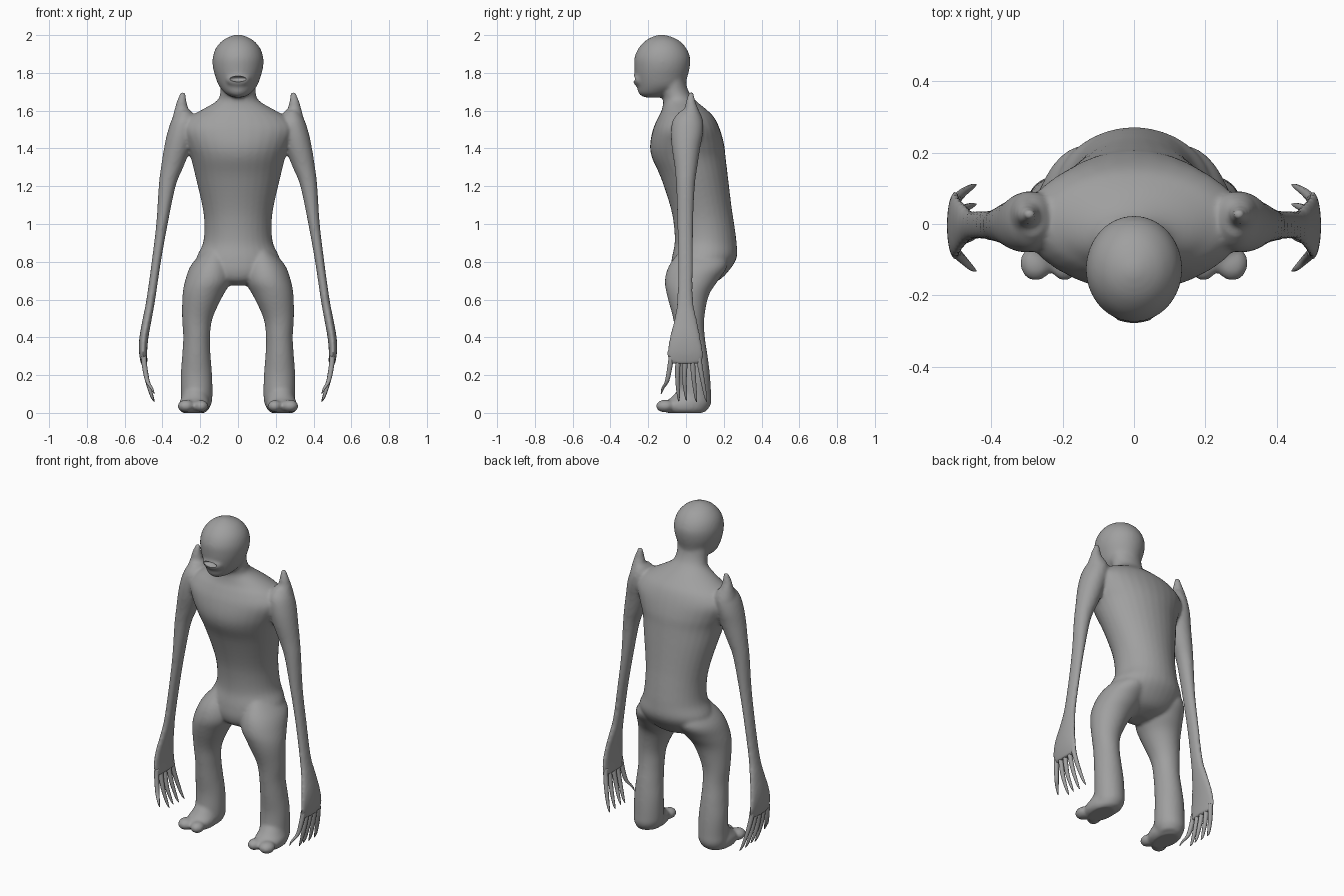
import bpy, bmesh, math
from mathutils import Matrix, Vector

skin = bpy.data.materials.new("grey_skin")
skin.diffuse_color = (0.35, 0.35, 0.35, 1)


def spline(rings, steps=4):
    """Smoothly interpolate ring values (Catmull-Rom)."""
    out = []
    n = len(rings)
    for i in range(n - 1):
        p = [rings[max(0, min(n - 1, i + k))] for k in (-1, 0, 1, 2)]
        for s in range(steps):
            t = s / steps
            out.append([0.5 * (2 * b + (c - a) * t + (2 * a - 5 * b + 4 * c - d) * t * t
                               + (3 * b - a - 3 * c + d) * t ** 3)
                        for a, b, c, d in zip(*p)])
    out.append(list(rings[-1]))
    return out


def loft(bm, rings, side=1, sides=32):
    """Closed tube through level ellipses given as (z, x0, x1, y0, y1)."""
    loops = []
    for z, x0, x1, y0, y1 in spline(rings):
        cx, cy, rx, ry = (x0 + x1) / 2, (y0 + y1) / 2, (x1 - x0) / 2, (y1 - y0) / 2
        loops.append([bm.verts.new((side * (cx + rx * math.cos(a)), cy + ry * math.sin(a), z))
                      for a in (2 * math.pi * k / sides for k in range(sides))])
    for a, b in zip(loops, loops[1:]):
        for k in range(sides):
            j = (k + 1) % sides
            bm.faces.new((a[k], a[j], b[j], b[k]))
    bm.faces.new(loops[0])
    bm.faces.new(loops[-1])


def ball(bm, center, radii):
    m = Matrix.Translation(Vector(center)) @ Matrix.Diagonal((*radii, 1))
    bmesh.ops.create_uvsphere(bm, u_segments=24, v_segments=16, radius=1, matrix=m)


def finish(bm, name):
    bmesh.ops.recalc_face_normals(bm, faces=bm.faces[:])
    mesh = bpy.data.meshes.new(name)
    bm.to_mesh(mesh)
    bm.free()
    mesh.materials.append(skin)
    ob = bpy.data.objects.new(name, mesh)
    bpy.context.collection.objects.link(ob)
    for p in mesh.polygons:
        p.use_smooth = True
    return ob


def centred(rows):
    return [(z, -w, w, y0, y1) for z, w, y0, y1 in rows]


body = bmesh.new()

# torso and neck
loft(body, centred([
    (0.675, 0.06, -0.01, 0.09), (0.70, 0.14, -0.06, 0.17), (0.75, 0.21, -0.08, 0.225),
    (0.82, 0.22, -0.075, 0.268), (0.90, 0.185, -0.06, 0.268), (1.0, 0.178, -0.065, 0.255),
    (1.1, 0.19, -0.085, 0.24), (1.25, 0.225, -0.135, 0.222), (1.35, 0.25, -0.18, 0.21),
    (1.42, 0.28, -0.19, 0.202), (1.5, 0.31, -0.175, 0.18), (1.56, 0.27, -0.15, 0.152),
    (1.60, 0.20, -0.13, 0.115), (1.65, 0.115, -0.12, 0.055), (1.69, 0.095, -0.13, 0.02),
    (1.75, 0.095, -0.14, 0.0), (1.82, 0.10, -0.14, 0.0)]))

# head with jaw and lips
loft(body, centred([
    (1.67, 0.025, -0.22, -0.12), (1.69, 0.065, -0.25, -0.07), (1.73, 0.10, -0.26, -0.01),
    (1.78, 0.12, -0.27, 0.008), (1.83, 0.133, -0.274, 0.02), (1.88, 0.134, -0.273, 0.022),
    (1.93, 0.118, -0.252, 0.002), (1.97, 0.084, -0.215, -0.035),
    (1.992, 0.045, -0.175, -0.08), (2.002, 0.01, -0.14, -0.12)]))
ball(body, (0, -0.245, 1.765), (0.065, 0.036, 0.04))

for s in (-1, 1):
    # leg
    loft(body, [
        (0.86, 0.06, 0.18, -0.03, 0.2), (0.78, 0.03, 0.25, -0.09, 0.22),
        (0.70, 0.035, 0.28, -0.112, 0.17), (0.62, 0.08, 0.294, -0.1, 0.12),
        (0.50, 0.135, 0.296, -0.068, 0.097), (0.40, 0.148, 0.29, -0.055, 0.1),
        (0.30, 0.145, 0.296, -0.045, 0.115), (0.20, 0.137, 0.303, -0.035, 0.127),
        (0.10, 0.135, 0.302, -0.04, 0.133), (0.05, 0.14, 0.302, -0.04, 0.133),
        (0.01, 0.16, 0.29, -0.02, 0.11)], s)
    # foot with two toe lobes
    loft(body, [
        (0.0, 0.175, 0.295, -0.10, 0.09), (0.02, 0.155, 0.31, -0.125, 0.11),
        (0.05, 0.15, 0.312, -0.125, 0.11), (0.08, 0.155, 0.30, -0.08, 0.10),
        (0.12, 0.165, 0.285, -0.045, 0.09)], s)
    ball(body, (s * 0.195, -0.115, 0.036), (0.038, 0.045, 0.032))
    ball(body, (s * 0.275, -0.11, 0.036), (0.045, 0.05, 0.034))
    # arm and palm
    loft(body, [
        (1.60, 0.25, 0.32, -0.03, 0.07), (1.55, 0.22, 0.352, -0.07, 0.09),
        (1.48, 0.23, 0.375, -0.08, 0.09), (1.40, 0.25, 0.392, -0.075, 0.075),
        (1.30, 0.29, 0.408, -0.06, 0.06), (1.20, 0.33, 0.42, -0.052, 0.047),
        (1.00, 0.372, 0.433, -0.046, 0.038), (0.80, 0.408, 0.457, -0.043, 0.037),
        (0.60, 0.438, 0.485, -0.047, 0.038), (0.50, 0.456, 0.504, -0.062, 0.057),
        (0.40, 0.474, 0.522, -0.087, 0.077), (0.32, 0.481, 0.524, -0.1, 0.092),
        (0.26, 0.478, 0.514, -0.096, 0.09)], s)
    # shoulder spike
    loft(body, [
        (1.55, 0.23, 0.35, -0.05, 0.09), (1.61, 0.262, 0.335, -0.01, 0.065),
        (1.65, 0.272, 0.324, 0.0, 0.05), (1.70, 0.28, 0.304, 0.016, 0.04)], s)

raw = finish(body, "body_parts")

# mouth cutter
cut = bmesh.new()
ball(cut, (0, -0.285, 1.768), (0.048, 0.036, 0.016))
cutter = finish(cut, "mouth_cutter")
cutter.hide_render = True

# blend the parts into one skin, then open the mouth
m = raw.modifiers.new("blend", 'REMESH')
m.mode = 'VOXEL'
m.voxel_size = 0.009
m.use_smooth_shade = True
m = raw.modifiers.new("soften", 'SMOOTH')
m.factor = 0.5
m.iterations = 8
m = raw.modifiers.new("mouth", 'BOOLEAN')
m.operation = 'DIFFERENCE'
m.solver = 'EXACT'
m.object = cutter
bpy.context.view_layer.update()
deps = bpy.context.evaluated_depsgraph_get()
mesh = bpy.data.meshes.new_from_object(raw.evaluated_get(deps))
mesh.name = "body"
mesh.materials.clear()
mesh.materials.append(skin)
for p in mesh.polygons:
    p.material_index = 0
skin_ob = bpy.data.objects.new("body", mesh)
bpy.context.collection.objects.link(skin_ob)
bpy.data.objects.remove(raw)
bpy.data.objects.remove(cutter)
bpy.context.view_layer.objects.active = skin_ob
skin_ob.select_set(True)
bpy.ops.object.shade_smooth_by_angle(angle=math.radians(50))

# clawed fingers: (root y, middle y, tip y, tip z)
digits = [(-0.078, -0.1, -0.132, 0.1), (-0.043, -0.045, -0.038, 0.06),
          (-0.005, -0.008, 0.002, 0.065), (0.033, 0.042, 0.055, 0.058),
          (0.068, 0.088, 0.11, 0.058)]
for s, label in ((-1, "right"), (1, "left")):
    bm = bmesh.new()
    for ya, yb, yc, zt in digits:
        path = [(0.30, 0.499, ya, 0.014), (0.25, 0.495, ya * 0.7 + yb * 0.3, 0.014),
                (0.17, 0.48, yb, 0.012), (zt + 0.03, 0.457, yc * 0.7 + yb * 0.3, 0.008),
                (zt, 0.443, yc, 0.002)]
        loft(bm, [(z, x - r, x + r, y - r, y + r) for z, x, y, r in path], s, 10)
    finish(bm, label + "_fingers")
